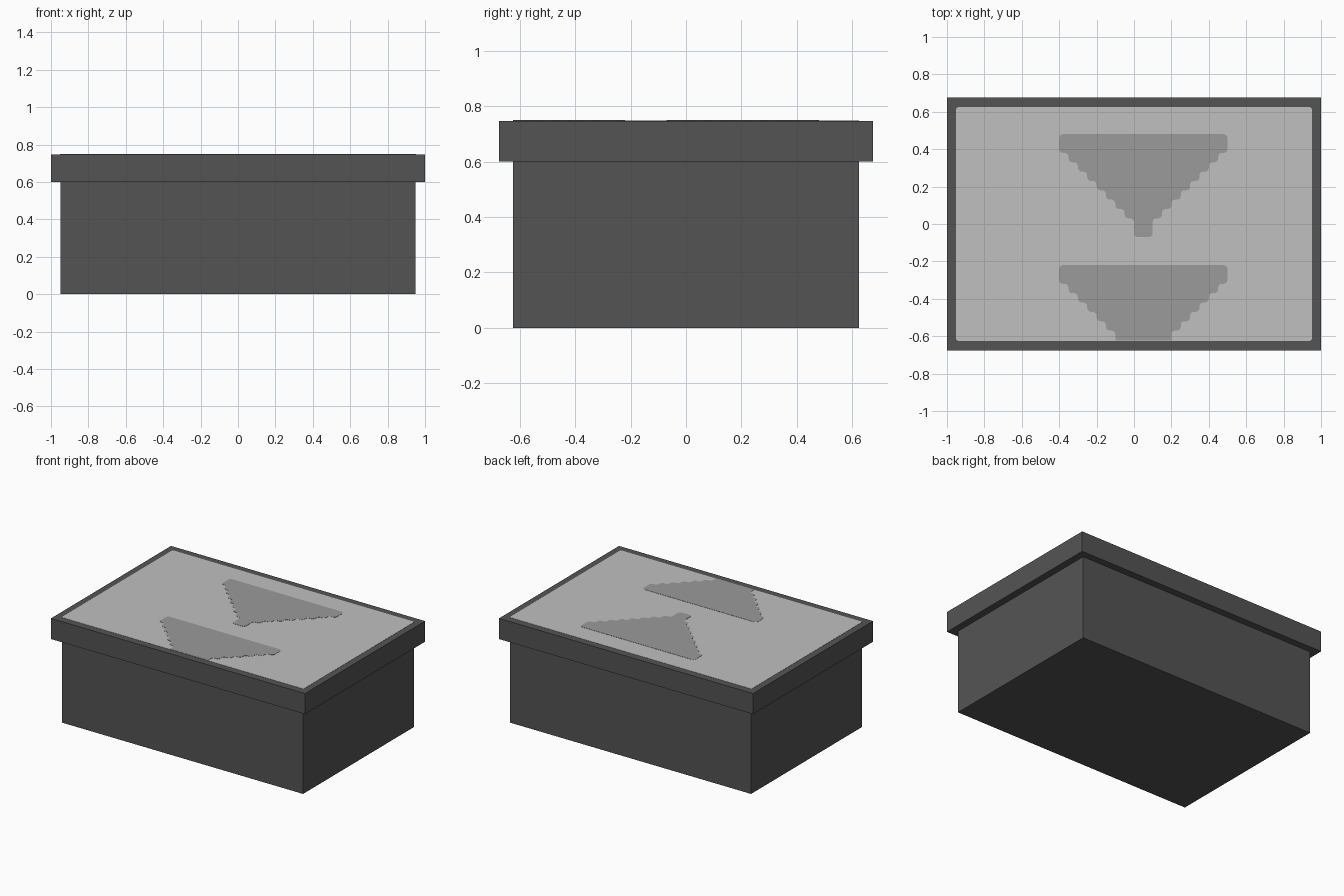
import bpy
import bmesh

cube = bpy.data.objects.get("Cube")
if cube:
    bpy.data.objects.remove(cube, do_unlink=True)


def material(name, srgb):
    v = ((srgb / 255 + 0.055) / 1.055) ** 2.4
    m = bpy.data.materials.new(name)
    m.use_nodes = True
    m.diffuse_color = (v, v, v, 1)
    m.node_tree.nodes["Principled BSDF"].inputs["Base Color"].default_value = (v, v, v, 1)
    return m


DARK = material("dark grey", 0x54)
LIGHT = material("light grey", 0xC0)
MID = material("mid grey", 0x9B)


def slab(name, outline, z0, z1, mat, radius=0, square_below=-9):
    """Extrude an outline from z0 to z1, rounding its corners above square_below."""
    bm = bmesh.new()
    bm.faces.new([bm.verts.new((x, y, z0)) for x, y in outline])
    if radius:
        corners = [v for v in bm.verts if v.co.y > square_below]
        bmesh.ops.bevel(bm, geom=corners, offset=radius, segments=3,
                        profile=0.5, affect='VERTICES')
    top = bmesh.ops.extrude_face_region(bm, geom=bm.faces[:])
    verts = [g for g in top["geom"] if isinstance(g, bmesh.types.BMVert)]
    bmesh.ops.translate(bm, verts=verts, vec=(0, 0, z1 - z0))
    bmesh.ops.recalc_face_normals(bm, faces=bm.faces[:])
    mesh = bpy.data.meshes.new(name)
    bm.to_mesh(mesh)
    bm.free()
    mesh.materials.append(mat)
    ob = bpy.data.objects.new(name, mesh)
    bpy.context.collection.objects.link(ob)
    return ob


def rect(hx, hy):
    return [(-hx, -hy), (hx, -hy), (hx, hy), (-hx, hy)]


def stepped_triangle(top, floor):
    """Downward triangle narrowing in 0.05 steps, cut off at floor."""
    cx, step = 0.05, 0.05
    right = [(0.45, top)]
    y = top - 2 * step
    for k in range(9):
        half = 0.45 - step * k
        if k == 8:
            y -= step
        right.append((half, max(y, floor)))
        if y - step < floor or k == 8:
            break
        right.append((half - step, y))
        y -= step
    # the last row may stop at the cut line
    if right[-1][1] - floor < step:
        right[-1] = (right[-1][0], floor)
    return [(cx + x, y) for x, y in right] + [(cx - x, y) for x, y in reversed(right)]


# Box and overhanging lid
slab("box_body", rect(0.95, 0.625), 0, 0.6, DARK)
slab("lid", rect(1.0, 0.675), 0.6, 0.747, DARK)

# Painted top panel and its two stepped triangles
slab("top_panel", rect(0.953, 0.625), 0.747, 0.7485, LIGHT, 0.014)
slab("back_triangle", stepped_triangle(0.48, -0.07), 0.7485, 0.75, MID, 0.02)
slab("front_triangle", stepped_triangle(-0.22, -0.624), 0.7485, 0.75, MID, 0.02, -0.62)
